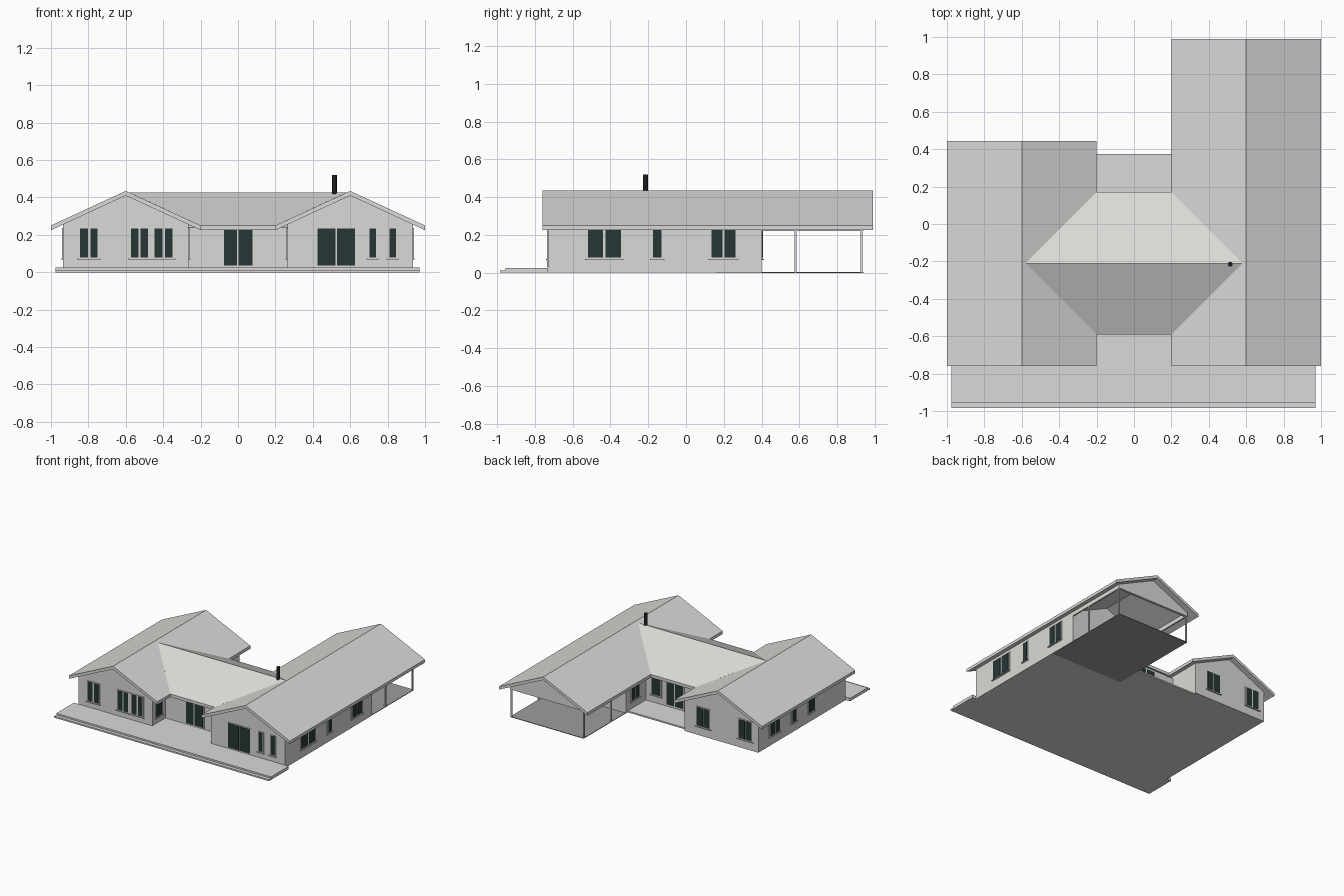
import bpy

cube = bpy.data.objects.get("Cube")
if cube:
    bpy.data.objects.remove(cube, do_unlink=True)


def material(name, color):
    m = bpy.data.materials.new(name)
    m.use_nodes = True
    m.diffuse_color = (*color, 1)
    m.node_tree.nodes["Principled BSDF"].inputs["Base Color"].default_value = (*color, 1)
    return m


PLASTER = material("pale_grey", (0.7, 0.7, 0.68))
PAVING = material("mid_grey", (0.34, 0.34, 0.34))
GLASS = material("dark_glass", (0.02, 0.037, 0.036))
METAL = material("black_metal", (0.012, 0.014, 0.014))


def mesh(name, verts, faces, mat):
    me = bpy.data.meshes.new(name)
    me.from_pydata(verts, [], faces)
    me.materials.append(mat)
    ob = bpy.data.objects.new(name, me)
    bpy.context.collection.objects.link(ob)
    return ob


def prism(name, profile, along, mat):
    """Join two matching outlines: along(point, end) places a profile point."""
    n = len(profile)
    verts = [along(p, e) for e in (0, 1) for p in profile]
    faces = [tuple(range(n))[::-1], tuple(range(n, 2 * n))]
    faces += [(i, (i + 1) % n, (i + 1) % n + n, i + n) for i in range(n)]
    ob = mesh(name, verts, faces, mat)
    # Make every face point outwards
    import bmesh
    bm = bmesh.new()
    bm.from_mesh(ob.data)
    bmesh.ops.recalc_face_normals(bm, faces=bm.faces)
    bm.to_mesh(ob.data)
    bm.free()
    return ob


def box(name, x, y, z, mat):
    profile = [(x[0], y[0]), (x[1], y[0]), (x[1], y[1]), (x[0], y[1])]
    return prism(name, profile, lambda p, e: (*p, z[e]), mat)


EAVE, RIDGE, THICK = 0.25, 0.435, 0.025
HALF, WALL = 0.4, 0.335              # half widths of wing roof and wing walls
SLOPE = (RIDGE - EAVE) / HALF
WALL_TOP = RIDGE - THICK - SLOPE * WALL
FRONT, BACK = -0.73, 0.4

# Two gabled wings: roof shell and pentagonal walls
for side, cx, roof_back in (("right", -0.6, 0.445), ("left", 0.6, 0.99)):
    shell = [(-HALF, EAVE), (0, RIDGE), (HALF, EAVE),
             (HALF, EAVE - THICK), (0, RIDGE - THICK), (-HALF, EAVE - THICK)]
    prism(side + "_wing_roof", shell,
          lambda p, e: (cx + p[0], (-0.76, roof_back)[e], p[1]), PLASTER)
    body = [(-WALL, 0), (WALL, 0), (WALL, WALL_TOP), (0, RIDGE - THICK), (-WALL, WALL_TOP)]
    prism(side + "_wing_walls", body,
          lambda p, e: (cx + p[0], (FRONT, BACK)[e], p[1]), PLASTER)

# Carport at the back of the left wing
gable = [(-WALL, EAVE - THICK), (WALL, EAVE - THICK), (WALL, WALL_TOP),
         (0, RIDGE - THICK), (-WALL, WALL_TOP)]
prism("carport_gable", gable, lambda p, e: (0.6 + p[0], (0.92, 0.94)[e], p[1]), PLASTER)
box("carport_floor", (0.268, 0.932), (0.16, 0.94), (-0.001, 0.004), PAVING)
for x in (0.272, 0.928):
    box("carport_beam", (x - 0.006, x + 0.006), (BACK, 0.94), (0.222, WALL_TOP), PLASTER)
    for y in (0.58, 0.93):
        box("carport_post", (x - 0.006, x + 0.006), (y - 0.006, y + 0.006), (0, 0.23), PLASTER)

# Middle block with its roof running into both wings
MID_Y, MID_HALF, MID_WALL = -0.21, 0.38, 0.35
MID_RIDGE = 0.426
body = [(-MID_WALL, 0), (MID_WALL, 0), (MID_WALL, 0.238), (0, MID_RIDGE - THICK), (-MID_WALL, 0.238)]
prism("middle_walls", body, lambda p, e: ((-0.28, 0.28)[e], MID_Y + p[0], p[1]), PLASTER)
roof = [(-MID_HALF, EAVE, 0.2), (0, MID_RIDGE, 0.58), (MID_HALF, EAVE, 0.2),
        (MID_HALF, EAVE - THICK, 0.2), (0, MID_RIDGE - THICK, 0.58), (-MID_HALF, EAVE - THICK, 0.2)]
prism("middle_roof", roof, lambda p, e: ((-1, 1)[e] * p[2], MID_Y + p[0], p[1]), PLASTER)

# Terrace, step and back patio
box("front_step", (-0.975, 0.97), (-0.985, FRONT), (0, 0.012), PLASTER)
box("front_terrace", (-0.975, 0.97), (-0.957, FRONT), (0.012, 0.025), PLASTER)
box("entry_terrace", (-0.27, 0.27), (FRONT, -0.555), (0, 0.025), PLASTER)
box("back_patio", (-0.27, 0.27), (0.13, 0.375), (0, 0.012), PLASTER)

# Chimney flue
bpy.ops.mesh.primitive_cylinder_add(vertices=16, radius=0.013, depth=0.16, location=(0.515, -0.215, 0.44))
flue = bpy.context.object
flue.name = "chimney_flue"
flue.data.materials.append(METAL)
bpy.ops.object.shade_smooth_by_angle()


def window(name, axis, wall, sign, panes, z0=0.08, z1=0.23, sill=True):
    """Frame plate, glass panes and sill on a wall facing +/- x or y."""
    def plate(part, a, z, depth, mat):
        span = sorted((wall - sign * 0.002, wall + sign * depth))
        x, y = (span, a) if axis == "x" else (a, span)
        box(name + part, x, y, z, mat)
    lo, hi = panes[0][0] - 0.01, panes[-1][1] + 0.01
    plate("_frame", (lo, hi), (z0 - 0.008, z1 + 0.006), 0.005, PLASTER)
    for pane in panes:
        plate("_glass", pane, (z0, z1), 0.007, GLASS)
    if sill:
        plate("_sill", (lo - 0.005, hi + 0.005), (z0 - 0.012, z0 - 0.007), 0.012, PLASTER)


# Front windows and doors
window("right_front_window", "y", FRONT, -1, [(-0.845, -0.803), (-0.788, -0.75)], z1=0.235)
window("right_front_wide_window", "y", FRONT, -1,
       [(-0.573, -0.532), (-0.52, -0.48), (-0.447, -0.405), (-0.39, -0.35)], z1=0.235)
window("left_front_door", "y", FRONT, -1, [(0.425, 0.522), (0.53, 0.625)], 0.037, 0.235, False)
for x in (0.72, 0.827):
    window("left_front_window", "y", FRONT, -1, [(x - 0.017, x + 0.017)], z1=0.235)
window("entry_door", "y", MID_Y - MID_WALL, -1, [(-0.075, -0.006), (0.004, 0.077)], 0.037, 0.225, False)

# Facing windows of the front court
for s in (-1, 1):
    window("court_window", "x", s * 0.265, -s, [(-0.68, -0.61)])

# Outer side windows
for panes in ([(-0.52, -0.44), (-0.425, -0.345)], [(-0.175, -0.13)], [(0.135, 0.192), (0.205, 0.262)]):
    window("left_side_window", "x", 0.935, 1, panes)
for panes in ([(-0.32, -0.25)], [(-0.085, -0.035)], [(0.13, 0.185), (0.195, 0.25)]):
    window("right_side_window", "x", -0.935, -1, panes)

# Back windows and door
for x in (-0.82, -0.44):
    window("right_back_window", "y", BACK, 1, [(x - 0.058, x - 0.004), (x + 0.004, x + 0.058)])
window("patio_window", "y", MID_Y + MID_WALL, 1, [(0.13, 0.21)])
window("patio_door", "y", MID_Y + MID_WALL, 1, [(-0.075, -0.005), (0.005, 0.075)], 0.03, 0.22, False)
window("patio_side_window", "x", 0.265, -1, [(0.23, 0.275), (0.285, 0.33)])
